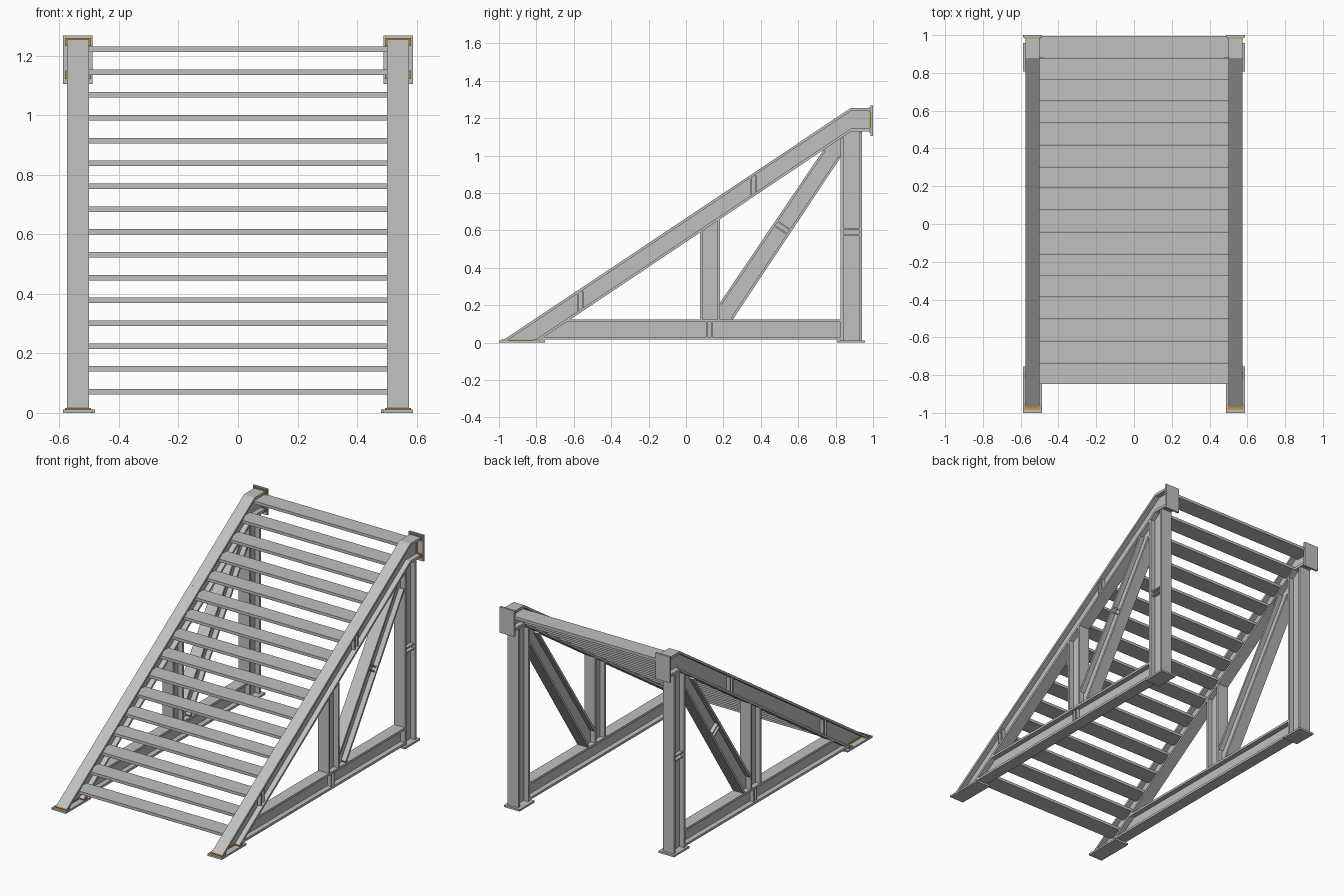
import bpy, bmesh
from mathutils import Vector

cube = bpy.data.objects.get("Cube")
if cube:
    bpy.data.objects.remove(cube, do_unlink=True)


def material(name, rgb):
    m = bpy.data.materials.new(name)
    m.use_nodes = True
    m.diffuse_color = (*rgb, 1)
    m.node_tree.nodes["Principled BSDF"].inputs["Base Color"].default_value = (*rgb, 1)
    return m


STEEL = material("steel grey", (0.53, 0.53, 0.53))
WELD = material("weld orange", (0.6, 0.3, 0.04))

X_IN, X_OUT = 0.50, 0.575          # flange width
X_MID = (X_IN + X_OUT) / 2
WEB = 0.006                        # half web thickness
FLANGE = 0.13                      # flange thickness as part of beam depth


def prism(bm, outline, x0, x1):
    """Extrude an outline in the y-z plane from x0 to x1."""
    ends = [[bm.verts.new((x, y, z)) for y, z in outline] for x in (x0, x1)]
    for ring in ends:
        bm.faces.new(ring)
    n = len(outline)
    for i in range(n):
        j = (i + 1) % n
        bm.faces.new((ends[0][i], ends[0][j], ends[1][j], ends[1][i]))


def finish(bm, name, mat):
    bmesh.ops.recalc_face_normals(bm, faces=bm.faces[:])
    mesh = bpy.data.meshes.new(name)
    bm.to_mesh(mesh)
    bm.free()
    mesh.materials.append(mat)
    bpy.context.collection.objects.link(bpy.data.objects.new(name, mesh))


def rect(y0, y1, z0, z1):
    return [(y0, z0), (y1, z0), (y1, z1), (y0, z1)]


def block(name, outline, x0, x1, mat=STEEL):
    bm = bmesh.new()
    prism(bm, outline, x0, x1)
    finish(bm, name, mat)


def i_beam(name, s, a, b, end=(), start=(), ribs=()):
    """I-section whose two flange faces follow the paths a and b."""
    bm = bmesh.new()
    for p, q in ((a, b), (b, a)):
        inner = [tuple(Vector(u).lerp(Vector(v), FLANGE)) for u, v in zip(p, q)]
        prism(bm, list(p) + inner[::-1], s * X_IN, s * X_OUT)
    web = list(a) + list(end) + list(b)[::-1] + list(start)
    prism(bm, web, s * (X_MID - WEB), s * (X_MID + WEB))
    # paired stiffener ribs on the outer side
    for p, q in ribs:
        p, q = Vector(p), Vector(q)
        along = (q - p).normalized()
        side = Vector((-along.y, along.x))
        for k in (-0.014, 0.014):
            c, h = side * k, side * 0.004
            quad = [p + c - h, q + c - h, q + c + h, p + c + h]
            prism(bm, [tuple(v) for v in quad], s * X_MID, s * (X_OUT - 0.008))
    finish(bm, name, STEEL)


GROUND = 0.012                     # top of the foot plates
SLOPE = 0.67


def under(y):
    """Height of the sloping rafter's underside."""
    return GROUND + (y + 0.786) * SLOPE


def rafter_rib(y):
    return (y, under(y) + 0.012), (y, under(y) + 0.115)


for s, side in ((1, "left"), (-1, "right")):
    # sloping rafter with a level head
    i_beam(side + "_rafter", s,
           [(-0.98, GROUND), (0.88, 1.254), (0.987, 1.254)],
           [(-0.786, GROUND), (0.88, 1.128), (0.987, 1.128)],
           ribs=[rafter_rib(0.36), rafter_rib(-0.565)])
    # base beam
    i_beam(side + "_base_beam", s,
           [(-0.617, 0.125), (0.826, 0.125)], [(-0.78, 0.016), (0.826, 0.016)],
           ribs=[((0.125, 0.025), (0.125, 0.115))])
    # rear post
    i_beam(side + "_post", s,
           [(0.826, GROUND), (0.826, under(0.826))], [(0.941, GROUND), (0.941, 1.128)],
           end=[(0.88, 1.128)], ribs=[((0.837, 0.592), (0.93, 0.592))])
    # short strut
    i_beam(side + "_strut", s,
           [(0.075, 0.125), (0.075, under(0.075))],
           [(0.182, 0.125), (0.182, under(0.182))])
    # diagonal brace
    i_beam(side + "_brace", s,
           [(0.182, 0.214), (0.735, under(0.735))], [(0.251, 0.125), (0.826, 0.99)],
           end=[(0.826, under(0.826))], start=[(0.182, 0.125)],
           ribs=[((0.479, 0.639), (0.551, 0.591))])

    # end plates
    block(side + "_toe_plate", rect(-1, -0.755, 0, GROUND), s * 0.488, s * 0.588)
    block(side + "_post_plate", rect(0.807, 0.957, 0, GROUND), s * 0.48, s * 0.588)
    block(side + "_head_plate", rect(0.987, 1, 1.105, 1.267), s * 0.488, s * 0.588)

    # weld beads around the rafter ends
    bm = bmesh.new()
    wide = (s * (X_IN - 0.006), s * (X_OUT + 0.006))
    thin = (s * (X_MID - 0.012), s * (X_MID + 0.012))
    for z0, z1, xs in ((1.232, 1.26, wide), (1.122, 1.15, wide), (1.15, 1.232, thin)):
        prism(bm, rect(0.981, 0.987, z0, z1), *xs)
    for y0, y1, xs in ((-0.986, -0.95, wide), (-0.816, -0.78, wide), (-0.95, -0.816, thin)):
        prism(bm, rect(y0, y1, GROUND, GROUND + 0.005), *xs)
    finish(bm, side + "_weld", WELD)

# sixteen treads
for i in range(16):
    y, z = -0.848 + i * 0.1153, 0.062 + i * 0.0767
    block(f"tread_{i + 1}", rect(y, y + 0.113, z, z + 0.018), -X_MID, X_MID)
